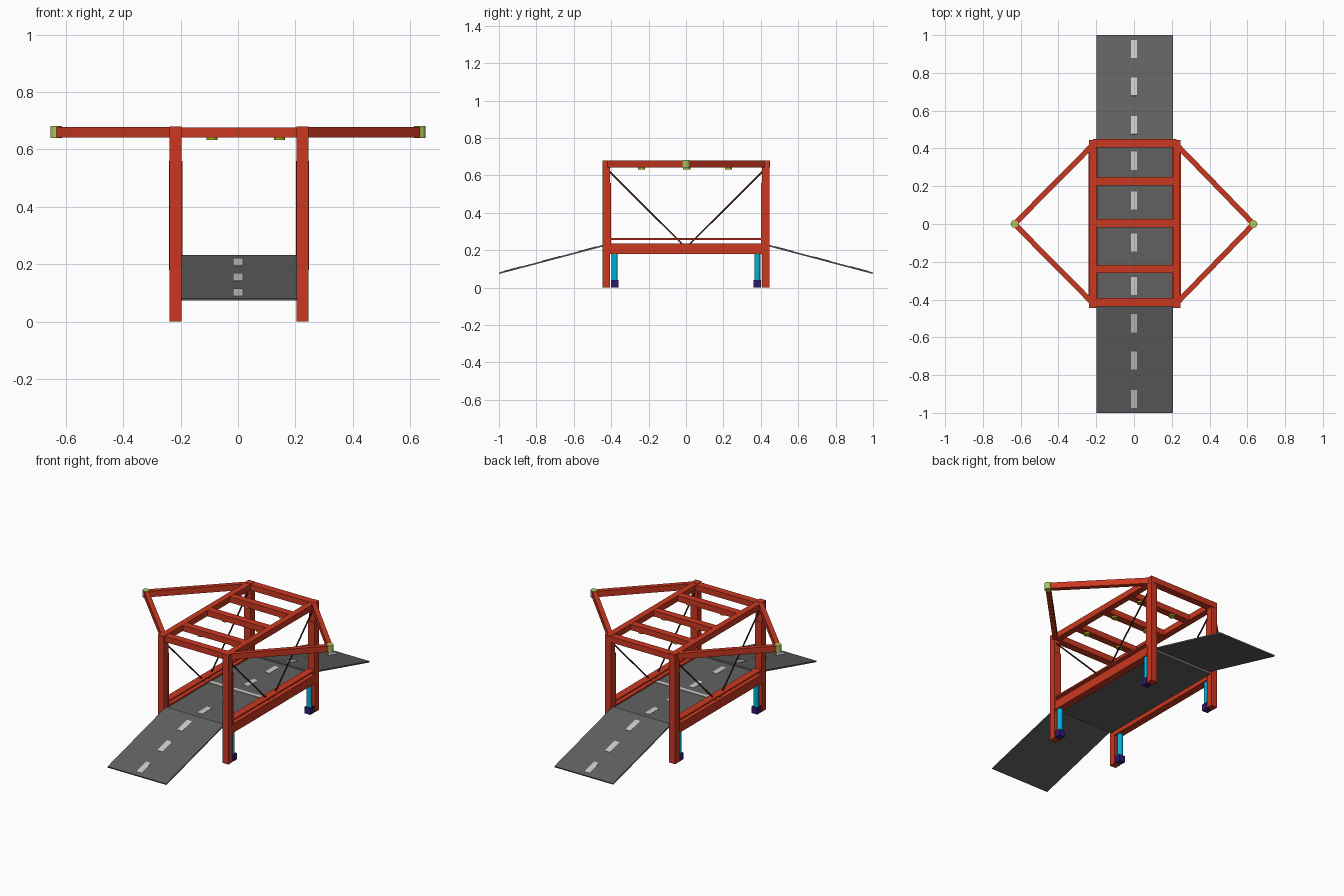
import bpy, bmesh, math
from mathutils import Vector

if "Cube" in bpy.data.objects:
    bpy.data.objects.remove(bpy.data.objects["Cube"])


def material(name, rgb):
    m = bpy.data.materials.new(name)
    m.diffuse_color = (*rgb, 1)
    m.use_nodes = True
    m.node_tree.nodes["Principled BSDF"].inputs["Base Color"].default_value = m.diffuse_color
    return m


RED = material("red_paint", (0.60, 0.04, 0.015))
CYAN = material("cyan_piston", (0.0, 0.45, 0.70))
NAVY = material("navy_foot", (0.03, 0.01, 0.16))
ASPHALT = material("asphalt", (0.12, 0.12, 0.12))
PAINT = material("road_paint", (0.55, 0.55, 0.55))
YELLOW = material("lamp_yellow", (0.45, 0.42, 0.01))
GREEN = material("tip_green", (0.42, 0.55, 0.10))
DARK = material("dark_rod", (0.05, 0.01, 0.01))


def finish(name, bm, mat):
    me = bpy.data.meshes.new(name)
    bm.to_mesh(me)
    bm.free()
    me.materials.append(mat)
    ob = bpy.data.objects.new(name, me)
    bpy.context.collection.objects.link(ob)
    return ob


def box(name, x0, x1, y0, y1, z0, z1, mat):
    bm = bmesh.new()
    bmesh.ops.create_cube(bm, size=1)
    for v in bm.verts:
        v.co = Vector((x0 + (v.co.x + .5) * (x1 - x0),
                       y0 + (v.co.y + .5) * (y1 - y0),
                       z0 + (v.co.z + .5) * (z1 - z0)))
    return finish(name, bm, mat)


def beam(name, a, b, width, height, mat):
    """Box running from a to b, with its height kept upright."""
    a, b = Vector(a), Vector(b)
    d = (b - a).normalized()
    side = d.cross(Vector((0, 0, 1))).normalized()
    up = side.cross(d)
    bm = bmesh.new()
    bmesh.ops.create_cube(bm, size=1)
    for v in bm.verts:
        c = v.co.copy()
        v.co = (a + b) / 2 + d * c.x * (b - a).length + side * c.y * width + up * c.z * height
    return finish(name, bm, mat)


def cylinder(name, a, b, r, mat, n=16):
    a, b = Vector(a), Vector(b)
    bm = bmesh.new()
    bmesh.ops.create_cone(bm, cap_ends=True, segments=n, radius1=r, radius2=r, depth=(b - a).length)
    q = Vector((0, 0, 1)).rotation_difference(b - a)
    for v in bm.verts:
        v.co = q @ v.co + (a + b) / 2
    for f in bm.faces:
        f.smooth = len(f.verts) == 4
    ob = finish(name, bm, mat)
    for e in ob.data.edges:
        e.use_edge_sharp = any(len(p.vertices) > 4 and set(e.vertices) <= set(p.vertices)
                               for p in ob.data.polygons)
    return ob


CX = 0.004          # the portal frame sits slightly off centre
HALF = 0.221        # distance from frame centre to post centres
TOP = 0.68

# Side frames: posts, rails, thin inner frame, bracing rods, pistons, arms
for s, side in ((-1, "left"), (1, "right")):
    x = CX + s * HALF
    box(f"{side}_top_rail", x - .019, x + .019, -.41, .41, .642, .678, RED)
    box(f"{side}_bottom_rail", x - .022, x + .022, -.41, .41, .18, .235, RED)
    box(f"{side}_inner_sill", x - .023, x + .023, -.407, .407, .255, .264, RED)
    tip = (s * .633, 0, .66)
    cylinder(f"{side}_arm_tip", (s * .633, 0, .639), (s * .633, 0, .681), .02, GREEN)
    for t, end in ((-1, "front"), (1, "back")):
        y = t * .426
        box(f"{side}_{end}_post", x - .021, x + .021, y - .02, y + .02, 0, TOP, RED)
        yi = t * .404
        box(f"{side}_{end}_inner_strip", x - .023, x + .023, yi - .004, yi + .004, .18, .56, RED)
        cylinder(f"{side}_{end}_brace_rod", (x, t * .41, .622), (x, t * .015, .228), .0045, DARK, 8)
        yp = t * .381
        cylinder(f"{side}_{end}_piston", (x, yp, .04), (x, yp, .185), .016, CYAN)
        box(f"{side}_{end}_foot", x - .02, x + .02, yp - .019, yp + .019, 0, .04, NAVY)
        beam(f"{side}_{end}_arm", (x + s * .01, t * .41, .66), tip, .028, .037, RED)

# Roof cross beams with hanging lamps under the inner three
for i, y in enumerate((-.414, -.238, .004, .227, .427)):
    box(f"cross_beam_{i}", CX - HALF, CX + HALF, y - .022, y + .022, .641, .677, RED)
    if 0 < i < 4:
        for j, x in enumerate((-.09, .145)):
            cylinder(f"lamp_{i}_{j}", (x, y, .632), (x, y, .643), .019, YELLOW)

# Road deck, cross joint and sloping ramps
RX0, RX1 = -.197, .207
DECK = .226
box("road_deck", RX0, RX1, -.435, .435, .206, DECK, ASPHALT)
box("deck_joint", RX0, RX1, -.012, .012, DECK - .004, DECK + .003, PAINT)
Y0, Z0, Y1, Z1 = .425, .229, .999, .077
for t, end in ((-1, "front"), (1, "back")):
    beam(f"{end}_ramp", (CX, t * Y0, Z0), (CX, t * Y1, Z1), RX1 - RX0, .008, ASPHALT)


# Lane dashes follow the deck and the ramps
def road_height(y):
    a = abs(y)
    return DECK if a < Y0 else Z0 + .0045 + (a - Y0) / (Y1 - Y0) * (Z1 - Z0)


for i, y in enumerate((-.927, -.722, -.525, -.328, -.098, .125, .335, .523, .727, .927)):
    p = (0, y - .048, road_height(y - .048))
    q = (0, y + .048, road_height(y + .048))
    beam(f"lane_dash_{i}", p, q, .034, .003, PAINT)
